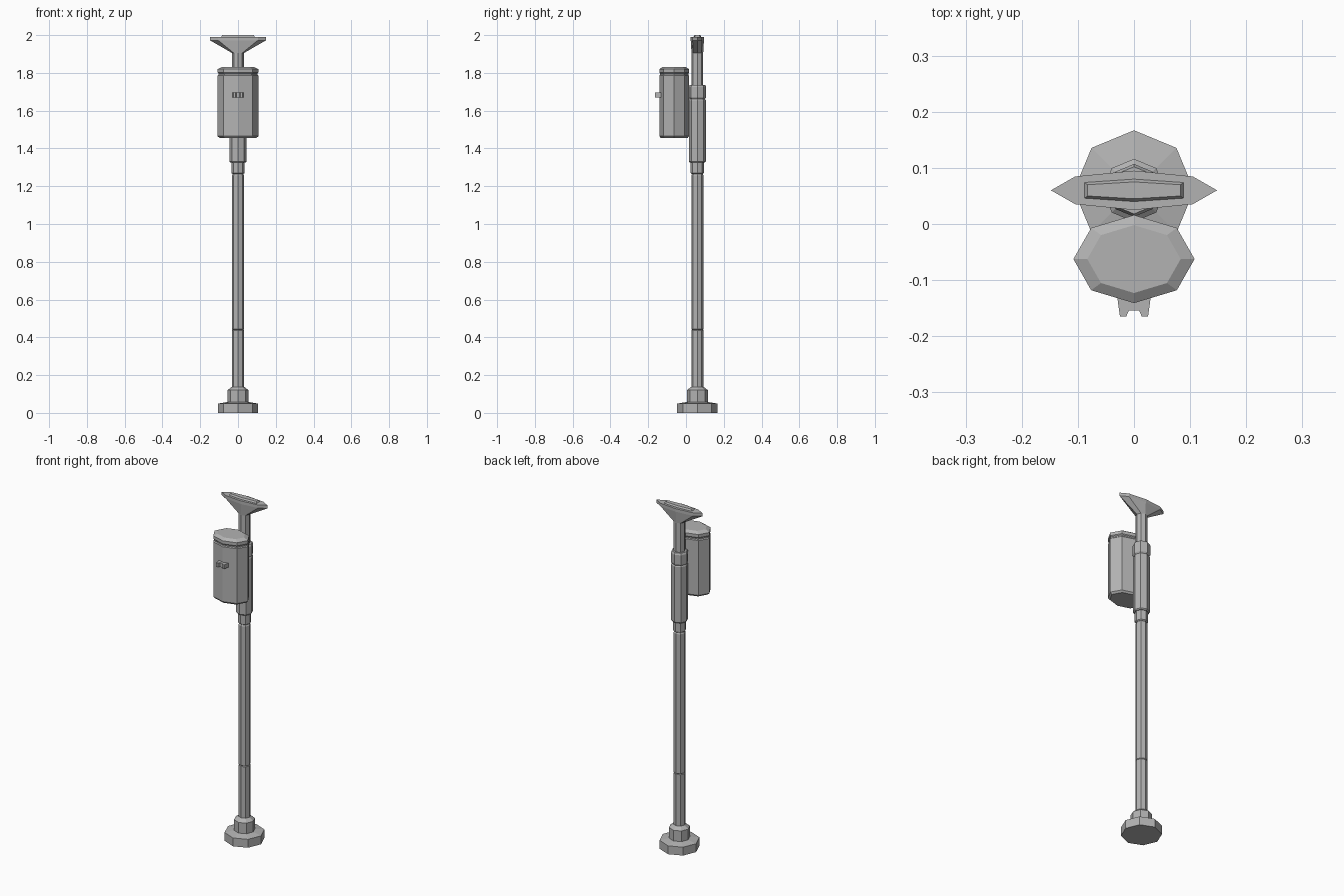
import bpy, bmesh, math

cube = bpy.data.objects.get("Cube")
if cube:
    bpy.data.objects.remove(cube, do_unlink=True)

grey = bpy.data.materials.new("painted grey metal")
COLOUR = (0.45, 0.45, 0.45, 1)
grey.use_nodes = True
grey.diffuse_color = COLOUR
grey.node_tree.nodes["Principled BSDF"].inputs["Base Color"].default_value = COLOUR

POLE_Y = 0.06
BIN_Y = -0.0625


def finish(name, bm):
    bmesh.ops.recalc_face_normals(bm, faces=bm.faces)
    mesh = bpy.data.meshes.new(name)
    bm.to_mesh(mesh)
    bm.free()
    mesh.materials.append(grey)
    obj = bpy.data.objects.new(name, mesh)
    bpy.context.collection.objects.link(obj)
    return obj


def loft(name, outlines):
    """Bridge a stack of closed outlines and cap both ends."""
    bm = bmesh.new()
    rings = [[bm.verts.new(p) for p in outline] for outline in outlines]
    n = len(rings[0])
    for low, high in zip(rings, rings[1:]):
        for i in range(n):
            j = (i + 1) % n
            bm.faces.new((low[i], low[j], high[j], high[i]))
    bm.faces.new(rings[0][::-1])
    bm.faces.new(rings[-1])
    return finish(name, bm)


def octagon(y, z, rx, ry):
    angles = [math.tau * i / 8 for i in range(8)]
    return [(rx * math.cos(a), y + ry * math.sin(a), z) for a in angles]


def turned(name, profile):
    """Eight-sided turned part on the pole axis from (z, radius) pairs."""
    return loft(name, [octagon(POLE_Y, z, r, r) for z, r in profile])


# Base plate, pole and its sleeves
turned("base_foot", [(0, 0.107), (0.049, 0.107), (0.058, 0.056),
                     (0.12, 0.056), (0.138, 0.033)])
turned("lower_pole", [(0.1, 0.032), (0.437, 0.032), (0.44, 0.029)])
turned("main_pole", [(0.44, 0.029), (0.443, 0.032), (1.257, 0.032), (1.265, 0.028)])
turned("lower_collar", [(1.265, 0.029), (1.27, 0.035), (1.328, 0.035)])
turned("sleeve", [(1.325, 0.04), (1.331, 0.045), (1.655, 0.045), (1.662, 0.041)])
turned("upper_collar", [(1.662, 0.041), (1.67, 0.047), (1.725, 0.047), (1.735, 0.042)])
turned("upper_pole", [(1.72, 0.031), (1.91, 0.031)])

# Flared head with a raised chamfered panel on top
loft("flared_head", [octagon(POLE_Y, z, rx, ry) for z, rx, ry in
                     [(1.905, 0.031, 0.031), (1.972, 0.148, 0.035), (1.99, 0.148, 0.035)]])


def panel(z, half, end, middle):
    corners = [(half, -end), (half, end), (0, middle), (-half, end), (-half, -end), (0, -middle)]
    return [(x, POLE_Y + y, z) for x, y in corners]


loft("head_panel", [panel(1.985, 0.088, 0.014, 0.02), panel(1.992, 0.088, 0.014, 0.02),
                    panel(2.0, 0.083, 0.01, 0.015)])

# Oval bin with a lid line and shallow domed lid
loft("bin", [octagon(BIN_Y, z, 0.108 * s, 0.0785 * s) for z, s in
             [(1.455, 0.9), (1.465, 1), (1.785, 1), (1.79, 0.95),
              (1.797, 0.95), (1.802, 1), (1.82, 1), (1.832, 0.77)]])

# Notched latch on the bin front
half = [(0.032, -0.115), (0.025, -0.165), (0.014, -0.165), (0.009, -0.154)]
outline = half + [(-x, y) for x, y in reversed(half)]
loft("bin_latch", [[(x, y, z) for x, y in outline] for z in (1.67, 1.695)])
